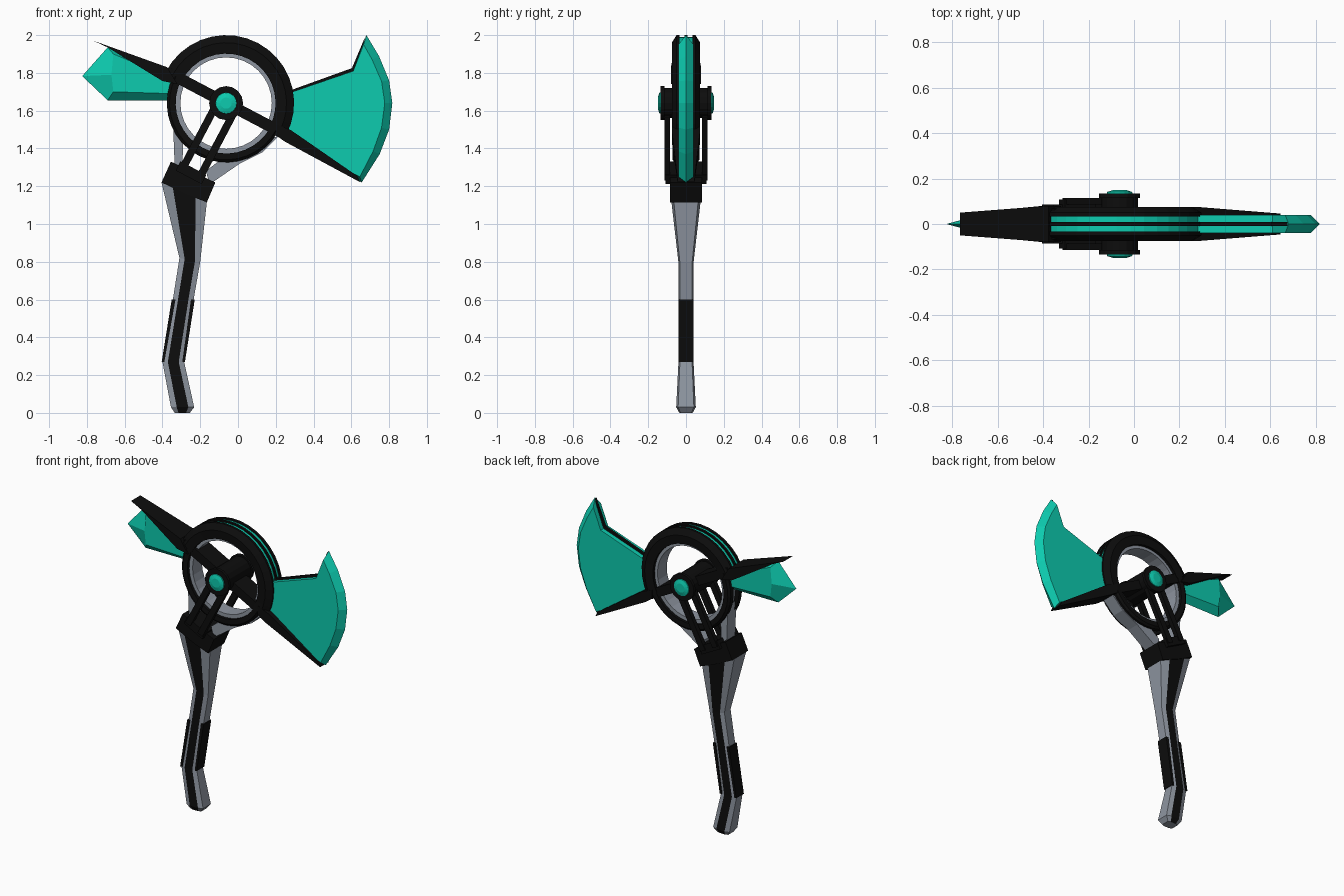
import bpy, bmesh, math

if "Cube" in bpy.data.objects:
    bpy.data.objects.remove(bpy.data.objects["Cube"])


def material(name, rgb):
    m = bpy.data.materials.new(name)
    m.diffuse_color = (*rgb, 1)
    m.use_nodes = True
    m.node_tree.nodes["Principled BSDF"].inputs["Base Color"].default_value = m.diffuse_color
    return m


BLACK = material("black", (0.004, 0.004, 0.004))
GREY = material("steel grey", (0.27, 0.30, 0.35))
TEAL = material("teal", (0.004, 0.60, 0.43))
CX, CZ = -0.063, 1.64                      # ring centre
TILT = math.radians(-27.8)                 # slope of the cross bar


def loft(name, loops, mat, closed=False, stripe=None, stripe_segs=()):
    """Skin a row of equal loops; cap the ends unless closed."""
    bm = bmesh.new()
    rows = [[bm.verts.new(p) for p in loop] for loop in loops]
    n = len(rows[0])
    for i in range(len(rows) if closed else len(rows) - 1):
        a, b = rows[i], rows[(i + 1) % len(rows)]
        for j in range(n):
            k = (j + 1) % n
            f = bm.faces.new((a[j], a[k], b[k], b[j]))
            f.material_index = 1 if j in stripe_segs else 0
    if not closed:
        bm.faces.new(rows[0])
        bm.faces.new(rows[-1])
    bmesh.ops.remove_doubles(bm, verts=bm.verts, dist=1e-5)
    bmesh.ops.recalc_face_normals(bm, faces=bm.faces)
    me = bpy.data.meshes.new(name)
    bm.to_mesh(me)
    bm.free()
    me.materials.append(mat)
    if stripe:
        me.materials.append(stripe)
    ob = bpy.data.objects.new(name, me)
    bpy.context.collection.objects.link(ob)
    return ob


def prism(name, pts, h, mat, lo=None):
    """Front outline extruded along y; h may vary per point."""
    hs = h if isinstance(h, (list, tuple)) else [h] * len(pts)
    near = [(x, -t if lo is None else lo, z) for (x, z), t in zip(pts, hs)]
    far = [(x, t, z) for (x, z), t in zip(pts, hs)]
    return loft(name, [near, far], mat)


def lens(name, inner, outer, t, mat):
    """Flat sides at +-t bevelled to a sharp outline at y = 0."""
    return loft(name, [[(x, -t, z) for x, z in inner],
                       [(x, 0, z) for x, z in outer],
                       [(x, t, z) for x, z in inner]], mat)


def ring(name, profile, mat, a0=0, a1=360, n=32):
    """Sweep an (r, y) profile round the ring centre."""
    full = a1 - a0 == 360
    loops = []
    for i in range(n if full else n + 1):
        a = math.radians(a0 + (a1 - a0) * i / n)
        loops.append([(CX + r * math.cos(a), y, CZ + r * math.sin(a)) for r, y in profile])
    return loft(name, loops, mat, closed=full)


def disc(name, stack, mat, n=16):
    """Turned part on the y axis through the ring centre."""
    circ = [(math.cos(2 * math.pi * i / n), math.sin(2 * math.pi * i / n)) for i in range(n)]
    return loft(name, [[(CX + r * c, y, CZ + r * s) for c, s in circ] for r, y in stack], mat)


def tilted(u0, u1, v0, v1):
    """Rectangle in the tilted frame of the cross bar."""
    c, s = math.cos(TILT), math.sin(TILT)
    return [(CX + u * c - v * s, CZ + u * s + v * c)
            for u, v in ((u0, v0), (u1, v0), (u1, v1), (u0, v1))]


# Handle: octagonal sections with a black stripe front and back
left = [(-.405, 1.22), (-.31, .82), (-.345, .60), (-.40, .27), (-.355, .03), (-.335, 0)]
right = [(-.165, 1.115), (-.20, .80), (-.235, .60), (-.285, .27), (-.232, .03), (-.255, 0)]
depth = [.08, .041, .04, .04, .052, .035]
octagon = [(-1, -.8), (-.5, -1), (.5, -1), (1, -.8), (1, .8), (.5, 1), (-.5, 1), (-1, .8)]
sections = []
for (lx, lz), (rx, rz), d in zip(left, right, depth):
    sections.append([((lx + rx) / 2 + s * (rx - lx) / 2, q * d, (lz + rz) / 2 + s * (rz - lz) / 2)
                     for s, q in octagon])
loft("handle", sections, GREY, stripe=BLACK, stripe_segs=(1, 5))

# Grip plates on both narrow sides
for side, edge, out in (("left", left, -1), ("right", right, 1)):
    (x0, z0), (x1, z1) = edge[2], edge[3]
    prism("grip_" + side, [(x0 + out * .006, z0), (x1 + out * .004, z1),
                           (x1 - out * .01, z1), (x0 - out * .014, z0)], .041, BLACK)

# Collar and the foot of the struts
prism("collar", [(-.355, 1.33), (-.12, 1.22), (-.165, 1.115), (-.27, 1.155), (-.405, 1.22)],
      .086, BLACK)
prism("strut_foot", tilted(-.07, .085, -.44, -.385), .108, BLACK)

# Struts carrying the hub
for s, lo, hi in (("front", -.115, -.085), ("back", .085, .115)):
    for k, u in (("left", -.062), ("right", .04)):
        prism(f"strut_{s}_{k}", tilted(u, u + .04, -.42, -.04), hi, BLACK, lo=lo)

# Grey cradle between collar and ring
prism("cradle_left", [(-.345, 1.56), (-.29, 1.44), (-.295, 1.29), (-.335, 1.30)], .045, GREY)
prism("cradle_right", [(-.15, 1.21), (.01, 1.32), (.13, 1.38), (.22, 1.47), (.10, 1.42),
                       (-.08, 1.35), (-.17, 1.28)], .045, GREY)

# Ring: grey lining, thick upper half with teal core, thinner lower half
ring("ring_lining", [(.242, -.05), (.285, -.05), (.285, .05), (.242, .05)], GREY)
A0, A1 = math.degrees(TILT), math.degrees(TILT) + 180
for s, q in (("front", -1), ("back", 1)):
    ring("upper_ring_" + s, [(.262, q * .07), (.32, q * .075), (.36, q * .05),
                             (.36, q * .034), (.262, q * .034)], BLACK, A0, A1, 18)
    ring("lower_ring_" + s, [(.267, q * .07), (.30, q * .072), (.314, q * .06),
                             (.314, q * .03), (.267, q * .03)], BLACK, A0 - 180, A0, 18)
ring("ring_core", [(.275, -.036), (.35, -.036), (.35, .036), (.275, .036)], TEAL, A0, A1, 18)
ring("ring_rib", [(.30, -.008), (.36, -.008), (.36, .008), (.30, .008)], BLACK, A0, A1, 18)

# Cross bar and the two black wings
prism("cross_bar", tilted(-.34, .34, -.03, .03), .068, BLACK)
prism("left_wing", [(-.765, 1.97), (-.375, 1.83), (-.32, 1.74), (-.40, 1.757), (-.69, 1.935)],
      [.05, .08, .08, .08, .052], BLACK)
prism("right_wing", [(.20, 1.53), (.28, 1.497), (.63, 1.255), (.645, 1.222), (.25, 1.435),
                     (.20, 1.47)], [.075, .075, .047, .045, .075, .075], BLACK)

# Hub with teal caps
disc("hub", [(.09, -.135), (.09, -.115), (.08, -.115), (.08, .115), (.09, .115), (.09, .135)], BLACK)
for s, q in (("front", -1), ("back", 1)):
    disc("hub_cap_" + s, [(.057, q * .13), (.055, q * .141), (.03, q * .149)], TEAL)

# Axe blade with a bevelled cutting edge and black spine
top, step, foot = (.26, 1.69), (.61, 1.81), (.25, 1.46)
lens("blade",
     [top, step, (.665, 1.95), (.71, 1.87), (.76, 1.755), (.777, 1.64), (.76, 1.51),
      (.715, 1.385), (.645, 1.25), foot],
     [top, step, (.68, 2.0), (.746, 1.89), (.80, 1.76), (.817, 1.64), (.80, 1.50),
      (.75, 1.37), (.655, 1.22), foot], .04, TEAL)
prism("blade_spine", [(.27, 1.705), (.603, 1.825), (.675, 1.995), (.62, 1.80), (.27, 1.68)],
      .009, BLACK)

# Faceted rear spike
lens("rear_spike",
     [(-.67, 1.79), (-.66, 1.90), (-.35, 1.77), (-.35, 1.69), (-.66, 1.70)],
     [(-.825, 1.783), (-.69, 1.935), (-.35, 1.79), (-.35, 1.655), (-.69, 1.655)], .042, TEAL)
